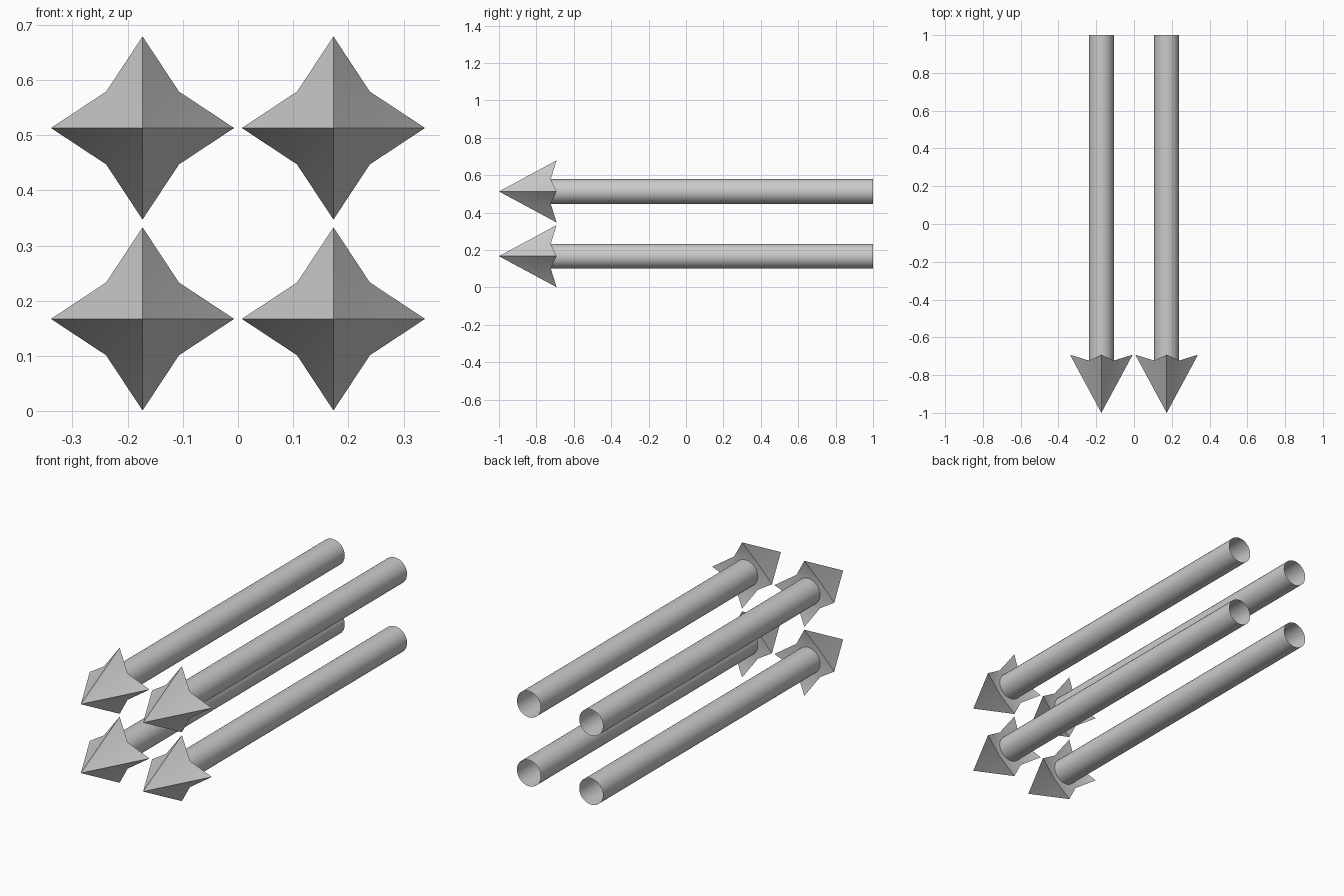
import bpy, bmesh, math

if "Cube" in bpy.data.objects:
    bpy.data.objects.remove(bpy.data.objects["Cube"])

R_BARB = 0.166     # reach of each barb from the arrow axis
R_SHAFT = 0.066
Y_TIP, Y_BARB, Y_BASE, Y_END = -1.0, -0.692, -0.723, 1.0


def make_object(name, bm, loc):
    bmesh.ops.recalc_face_normals(bm, faces=bm.faces)
    mesh = bpy.data.meshes.new(name)
    bm.to_mesh(mesh)
    bm.free()
    obj = bpy.data.objects.new(name, mesh)
    obj.location = loc
    bpy.context.collection.objects.link(obj)
    bpy.ops.object.select_all(action='DESELECT')
    obj.select_set(True)
    bpy.context.view_layer.objects.active = obj
    bpy.ops.object.shade_smooth_by_angle(angle=math.radians(30))
    return obj


def arrow_head(name, loc):
    # four-pointed star ring, swept-back barbs, pulled to a tip
    bm = bmesh.new()
    tip = bm.verts.new((0, Y_TIP, 0))
    ring = []
    for i in range(8):
        a = i * math.pi / 4
        r, y = (R_BARB, Y_BARB) if i % 2 == 0 else (R_SHAFT * math.sqrt(2), Y_BASE)
        ring.append(bm.verts.new((r * math.cos(a), y, r * math.sin(a))))
    for i in range(8):
        bm.faces.new((tip, ring[i], ring[(i + 1) % 8]))
    # back of the barbs and the square base behind the shaft
    for i in range(0, 8, 2):
        bm.faces.new((ring[i], ring[i - 1], ring[i + 1]))
    bm.faces.new(ring[1::2])
    return make_object(name, bm, loc)


def arrow_shaft(name, loc):
    # round tube, open at the rear
    bm = bmesh.new()
    rings = [[bm.verts.new((R_SHAFT * math.cos(t), y, R_SHAFT * math.sin(t)))
              for t in (k * math.tau / 32 for k in range(32))]
             for y in (Y_BASE, Y_END)]
    for k in range(32):
        n = (k + 1) % 32
        bm.faces.new((rings[0][k], rings[0][n], rings[1][n], rings[1][k]))
    # make sure the open tube faces outward
    obj = make_object(name, bm, loc)
    p = obj.data.polygons[0]
    if p.normal.x * p.center.x + p.normal.z * p.center.z < 0:
        obj.data.flip_normals()
    return obj


# two by two bundle of arrows
for side, x in (("left", -0.173), ("right", 0.173)):
    for level, z in (("lower", 0.167), ("upper", 0.513)):
        arrow_head(f"arrow_head_{level}_{side}", (x, 0, z))
        arrow_shaft(f"arrow_shaft_{level}_{side}", (x, 0, z))
